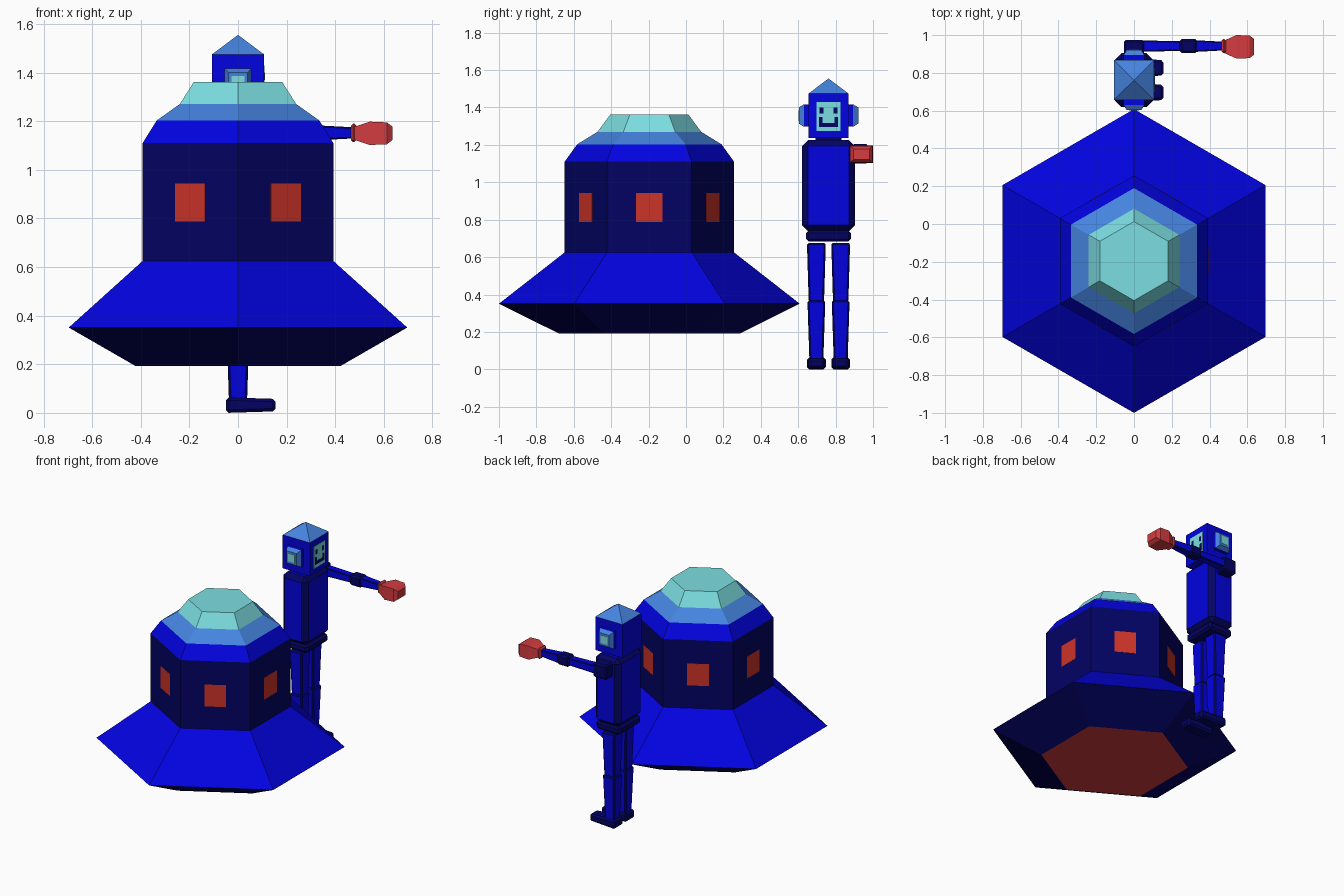
import bpy, bmesh, math
from mathutils import Matrix, Vector

if "Cube" in bpy.data.objects:
    bpy.data.objects.remove(bpy.data.objects["Cube"])


def mat(name, r, g, b):
    m = bpy.data.materials.new(name)
    m.diffuse_color = (r, g, b, 1)
    m.use_nodes = True
    m.node_tree.nodes["Principled BSDF"].inputs["Base Color"].default_value = m.diffuse_color
    return m


BLUE = mat("bright blue", 0.0008, 0.0008, 0.75)
NAVY = mat("navy", 0.0008, 0.0008, 0.125)
SKY = mat("sky blue", 0.06, 0.23, 0.74)
CYAN = mat("pale cyan", 0.2, 0.73, 0.75)
CORAL = mat("coral red", 0.66, 0.045, 0.052)
GLOW = mat("window red", 0.6, 0.033, 0.022)


def finish(name, bm, mats):
    bmesh.ops.recalc_face_normals(bm, faces=bm.faces[:])
    me = bpy.data.meshes.new(name)
    bm.to_mesh(me)
    bm.free()
    for m in mats:
        me.materials.append(m)
    ob = bpy.data.objects.new(name, me)
    bpy.context.collection.objects.link(ob)
    return ob


def box(name, lo, hi, mats, chamfer=0.0, axis=2, taper=1.0, matrix=None):
    """Box from lo to hi; the high end of axis is scaled by taper; chamfers use the second material."""
    lo, hi = Vector(lo), Vector(hi)
    mid, size = (lo + hi) / 2, hi - lo
    bm = bmesh.new()
    bmesh.ops.create_cube(bm, size=1)
    for v in bm.verts:
        k = taper if v.co[axis] > 0 else 1
        for i in range(3):
            v.co[i] = mid[i] + v.co[i] * size[i] * (1 if i == axis else k)
    if chamfer:
        bmesh.ops.bevel(bm, geom=bm.edges[:], offset=chamfer, segments=1, profile=0.5,
                        affect='EDGES', material=len(mats) - 1)
    if matrix:
        bm.transform(matrix)
    return finish(name, bm, mats)


def rings(name, n, phase, profile, matrix, mats, bands):
    """Loft n-sided rings (height, radius a, radius b); bands gives the material of each band, then the caps."""
    bm = bmesh.new()
    loops = []
    for h, a, b in profile:
        loops.append([bm.verts.new(matrix @ Vector((a * math.cos(phase + 2 * math.pi * i / n),
                                                    b * math.sin(phase + 2 * math.pi * i / n), h)))
                      for i in range(n)])
    for k in range(len(loops) - 1):
        for i in range(n):
            j = (i + 1) % n
            f = bm.faces.new((loops[k][i], loops[k][j], loops[k + 1][j], loops[k + 1][i]))
            f.material_index = bands[k]
    bm.faces.new(loops[0]).material_index = bands[-2]
    bm.faces.new(loops[-1]).material_index = bands[-1]
    return finish(name, bm, mats)


# Hexagonal saucer
CY = -0.196
hull = [(0.192, 0.485), (0.351, 0.804), (0.625, 0.453), (1.11, 0.453),
        (1.203, 0.386), (1.27, 0.277), (1.362, 0.209)]
rings("saucer_hull", 6, math.pi / 2, [(z, r, r) for z, r in hull], Matrix.Translation((0, CY, 0)),
      [BLUE, NAVY, SKY, CYAN, CORAL], [1, 0, 1, 0, 2, 3, 4, 3])

# One window on each wall
apothem = 0.453 * math.cos(math.pi / 6)
for i in range(6):
    turn = Matrix.Translation((0, CY, 0)) @ Matrix.Rotation(i * math.pi / 3, 4, 'Z')
    box(f"saucer_window_{i + 1}", (apothem - 0.004, -0.071, 0.787), (apothem + 0.0012, 0.071, 0.943),
        [GLOW], matrix=turn)

# Robot head, facing +x, with a pyramid roof
RY = 0.762
box("head", (-0.107, RY - 0.106, 1.237), (0.107, RY + 0.106, 1.475), [BLUE])
bm = bmesh.new()
base = [bm.verts.new((sx * 0.107, RY + sy * 0.106, 1.475)) for sx, sy in ((-1, -1), (1, -1), (1, 1), (-1, 1))]
tip = bm.verts.new((0, RY, 1.555))
bm.faces.new(base)
for i in range(4):
    bm.faces.new((base[i], base[(i + 1) % 4], tip))
finish("head_roof", bm, [SKY])
box("neck", (-0.06, RY - 0.07, 1.2), (0.06, RY + 0.07, 1.25), [NAVY])

# Face screen with eyes and smile
box("face_screen", (0.105, RY - 0.064, 1.274), (0.109, RY + 0.064, 1.43), [CYAN])


def pixel(name, y, z, hy, hz):
    box(name, (0.107, RY + y - hy, z - hz), (0.1105, RY + y + hy, z + hz), [NAVY])


for s, side in ((-1, "left"), (1, "right")):
    pixel(side + "_eye", s * 0.037, 1.385, 0.010, 0.016)
    pixel(side + "_smile_corner", s * 0.042, 1.332, 0.009, 0.016)
    # Ears: blue base, sky blue cap, pale inset
    flip = Matrix.Translation((0, RY, 1.357)) @ Matrix.Diagonal((1, s, 1, 1))
    box(side + "_ear_base", (-0.055, 0.10, -0.06), (0.055, 0.132, 0.06), [BLUE], matrix=flip)
    box(side + "_ear", (-0.055, 0.132, -0.06), (0.055, 0.159, 0.06), [SKY], axis=1, taper=0.72, matrix=flip)
    box(side + "_ear_inset", (-0.026, 0.155, -0.028), (0.026, 0.161, 0.028), [CYAN], matrix=flip)
pixel("smile", 0, 1.307, 0.051, 0.011)

# Torso and hips
box("torso", (-0.1, RY - 0.142, 0.738), (0.1, RY + 0.142, 1.226), [BLUE, NAVY], 0.033)
box("hips", (-0.095, RY - 0.121, 0.684), (0.095, RY + 0.121, 0.742), [NAVY], 0.014)

# Legs and feet
for s, side in ((-1, "left"), (1, "right")):
    y = RY + s * 0.065
    box(side + "_thigh", (-0.041, y - 0.041, 0.36), (0.041, y + 0.041, 0.676), [BLUE, NAVY], 0.009, taper=1.23)
    box(side + "_shin", (-0.037, y - 0.037, 0.04), (0.037, y + 0.037, 0.368), [BLUE, NAVY], 0.009, taper=1.29)
    box(side + "_foot", (-0.05, y - 0.051, 0.0), (0.155, y + 0.051, 0.064), [NAVY], 0.012, axis=0, taper=0.8)

# Outstretched arm
AY, AZ = 0.942, 1.152


def arm(name, x0, x1, h, mats, taper=1.0, chamfer=0.006):
    box(name, (x0, AY - h, AZ - h), (x1, AY + h, AZ + h), mats, chamfer, axis=0, taper=taper)


box("shoulder", (-0.054, 0.89, AZ - 0.052), (0.054, 0.974, AZ + 0.052), [NAVY], 0.010)
arm("upper_arm", 0.03, 0.26, 0.03, [BLUE, NAVY], 0.85)
arm("elbow", 0.242, 0.335, 0.037, [NAVY], 1.0, 0.011)
arm("forearm", 0.32, 0.475, 0.031, [BLUE, NAVY], 0.74)

# Blocky mitten hand and cuff
along_x = Matrix.Translation((0, AY - 0.004, AZ - 0.002)) @ Matrix.Rotation(math.pi / 2, 4, 'Y')
arm("cuff", 0.464, 0.487, 0.038, [CORAL], 1.0, 0.009)
R = math.sqrt(2)
hand = [(0.48, 0.027, 0.034), (0.542, 0.048, 0.062), (0.612, 0.045, 0.06), (0.635, 0.028, 0.042)]
rings("hand", 4, math.pi / 4, [(x, a * R, b * R) for x, a, b in hand], along_x, [CORAL], [0] * 5)
